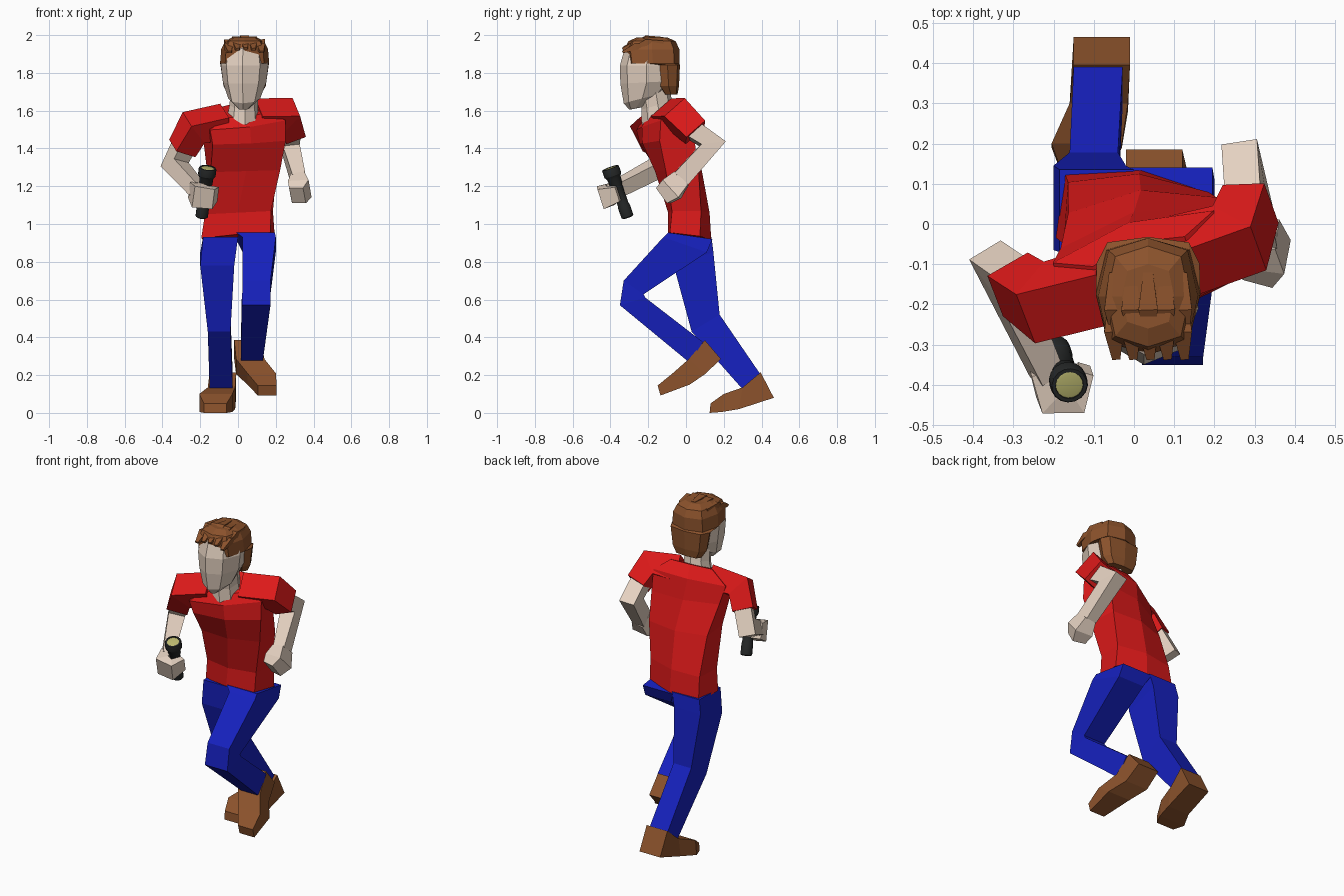
import bpy, bmesh, math
from mathutils import Vector, Matrix

if "Cube" in bpy.data.objects:
    bpy.data.objects.remove(bpy.data.objects["Cube"])


def mat(name, rgb):
    m = bpy.data.materials.new(name)
    m.diffuse_color = (*rgb, 1)
    m.use_nodes = True
    m.node_tree.nodes["Principled BSDF"].inputs["Base Color"].default_value = m.diffuse_color
    return m


RED = mat("shirt_red", (0.72, 0.01, 0.01))
BLUE = mat("denim_blue", (0.008, 0.015, 0.52))
BROWN = mat("leather_brown", (0.26, 0.085, 0.025))
SKIN = mat("skin", (0.78, 0.64, 0.53))
BLACK = mat("black", (0.018, 0.02, 0.02))
LENS = mat("lens_yellow", (0.5, 0.48, 0.16))


def skin_rings(name, rings, material):
    """Bridge closed point rings into a capped, flat-shaded mesh."""
    bm = bmesh.new()
    vs = [[bm.verts.new(p) for p in r] for r in rings]
    n = len(vs[0])
    for a, b in zip(vs, vs[1:]):
        for i in range(n):
            j = (i + 1) % n
            bm.faces.new((a[i], a[j], b[j], b[i]))
    bm.faces.new(vs[0])
    bm.faces.new(vs[-1])
    bmesh.ops.recalc_face_normals(bm, faces=bm.faces)
    me = bpy.data.meshes.new(name)
    bm.to_mesh(me)
    bm.free()
    ob = bpy.data.objects.new(name, me)
    bpy.context.collection.objects.link(ob)
    me.materials.append(material)
    return ob


def loft(name, profile, rings, material):
    """Horizontal sections: cx, cy, z, half x, half y, yaw, tilt, roll."""
    out = []
    for cx, cy, z, hx, hy, yaw, tilt, roll in rings:
        rot = Matrix.Rotation(math.radians(yaw), 3, 'Z')
        out.append([Vector((cx, cy, z)) + rot @ Vector(
            (px * hx, py * hy, tilt * py * hy + roll * px * hx)) for px, py in profile])
    return skin_rings(name, out, material)


def slab(name, rings, material):
    """Four-sided sections: x0, x1, then (y, z) of front and back edges."""
    return skin_rings(name, [[(a, yf, zf), (b, yf, zf), (b, yb, zb), (a, yb, zb)]
                             for a, b, yf, zf, yb, zb in rings], material)


def limb(name, pts, sizes, material, normal=None):
    """Four-sided tube along a bent path with mitred joints."""
    pts = [Vector(p) for p in pts]
    d = [(b - a).normalized() for a, b in zip(pts, pts[1:])]
    nrm = Vector(normal).normalized() if normal else d[0].cross(d[1]).normalized()
    out = []
    for i, (p, (w, h)) in enumerate(zip(pts, sizes)):
        a, b = d[max(i - 1, 0)], d[min(i, len(d) - 1)]
        t = (a + b).normalized()
        n = (nrm - t * nrm.dot(t)).normalized()
        side = n.cross(t).normalized() * h / max(t.dot(a), 0.6)
        out.append([p + n * w + side, p - n * w + side, p - n * w - side, p + n * w - side])
    return skin_rings(name, out, material)


# Shirt body, twisting from hips to shoulders
HEX = [(-1, -.7), (0, -1), (1, -.7), (1, .7), (0, 1), (-1, .7)]
loft("shirt_body", HEX, [
    (0, .02, .93, .185, .115, -8, -.12, .08),
    (.005, .015, 1.06, .175, .11, -4, 0, .05),
    (.03, -.04, 1.28, .185, .125, 6, 0, .03),
    (.035, -.10, 1.44, .20, .135, 15, .1, .05),
    (.025, -.115, 1.545, .21, .125, 18, .25, .12),
    (.03, -.125, 1.605, .12, .085, 18, .45, .12)], RED)

# Sleeves
limb("right_sleeve", [(-.07, -.15, 1.54), (-.235, -.195, 1.51), (-.295, -.15, 1.40)],
     [(.075, .07), (.075, .06), (.062, .06)], RED)
limb("left_sleeve", [(.10, -.085, 1.56), (.262, -.035, 1.57), (.29, .05, 1.485)],
     [(.075, .075), (.075, .06), (.068, .055)], RED)

# Bare arms
limb("right_arm", [(-.28, -.155, 1.43), (-.335, -.115, 1.315), (-.215, -.375, 1.18)],
     [(.048, .05), (.047, .045), (.033, .04)], SKIN)
limb("left_arm", [(.28, .03, 1.50), (.272, .14, 1.425), (.32, -.03, 1.235)],
     [(.045, .048), (.045, .043), (.035, .048)], SKIN)

# Hands: one gripping, one loosely closed
limb("right_hand", [(-.225, -.355, 1.18), (-.212, -.425, 1.15),
                    (-.145, -.43, 1.14), (-.12, -.36, 1.16)],
     [(.045, .035), (.06, .028), (.055, .022), (.04, .016)], SKIN, (.1, -.32, .93))
limb("left_hand", [(.32, -.025, 1.24), (.327, -.075, 1.185), (.315, -.12, 1.15)],
     [(.036, .05), (.055, .062), (.038, .05)], SKIN, (.9, .1, .25))

# Legs
slab("right_leg", [
    (-.185, 0, -.07, .93, .135, .93), (-.20, -.02, -.065, .78, .145, .85),
    (-.16, -.04, .03, .43, .178, .52), (-.15, -.028, .30, .125, .39, .21)], BLUE)
slab("left_leg", [
    (-.01, .195, -.095, .955, .14, .92), (.025, .20, -.12, .93, .11, .85),
    (.025, .172, -.33, .70, -.225, .628), (.02, .172, -.35, .57, -.215, .61),
    (.015, .13, .02, .265, .09, .375)], BLUE)

# Shoes
slab("right_shoe", [
    (-.15, -.01, .395, .215, .465, .08), (-.16, -.015, .30, .135, .28, .02),
    (-.205, -.03, .20, .10, .19, .005), (-.18, -.06, .13, .05, .125, 0)], BROWN)
slab("left_shoe", [
    (-.02, .12, .10, .385, .185, .285), (-.01, .14, .015, .285, .10, .205),
    (.05, .20, -.07, .21, .02, .15), (.105, .205, -.15, .145, -.135, .092)], BROWN)

# Neck and head
OCT = [(math.sin(k * math.pi / 4), -math.cos(k * math.pi / 4)) for k in range(8)]
loft("neck", OCT, [
    (.025, -.15, 1.56, .085, .085, 8, .4, 0),
    (.03, -.155, 1.63, .075, .08, 5, .3, 0),
    (.035, -.17, 1.72, .075, .085, 5, 0, 0)], SKIN)
loft("head", OCT, [
    (.03, -.265, 1.612, .03, .035, -4, .2, 0),
    (.033, -.225, 1.665, .085, .105, -4, .25, 0),
    (.035, -.20, 1.75, .115, .148, -4, .05, 0),
    (.035, -.20, 1.84, .126, .15, -4, 0, 0),
    (.035, -.19, 1.93, .112, .135, -4, 0, 0),
    (.035, -.19, 1.97, .06, .08, -4, 0, 0)], SKIN)

# Hair: nape, overhanging sides, crown
BLOCKY = [(1.12 * x if k % 2 else x, 1.12 * y if k % 2 else y) for k, (x, y) in enumerate(OCT)]
loft("hair", BLOCKY, [
    (.035, -.08, 1.685, .085, .035, 0, 0, 0),
    (.035, -.092, 1.73, .112, .055, 0, 0, 0),
    (.035, -.098, 1.842, .128, .066, 0, 0, 0),
    (.035, -.175, 1.85, .13, .14, 0, 0, 0),
    (.035, -.18, 1.925, .124, .145, 0, 0, 0),
    (.035, -.18, 1.968, .103, .125, 0, 0, 0),
    (.035, -.18, 1.988, .065, .08, 0, 0, 0)], BROWN)

# Overlapping wedge-shaped locks on the crown and fringe
for row, (y, z) in enumerate([(-.265, 1.96), (-.21, 1.98)]):
    for k in range(5):
        u = (k - 2) / 2
        x = .035 + u * .085
        drop = .02 * u * u
        limb(f"hair_lock_{row}_{k}",
             [(x, y + .09, z - drop), (x, y, z - drop), (x + .006, y - .07, z - .03 - drop)],
             [(.012, .01), (.024, .018), (.01, .006)], BROWN, (1, 0, 0))

# Flashlight, lathed along its tilted axis
foot, tip = Vector((-.192, -.31, 1.04)), Vector((-.16, -.402, 1.30))
axis = tip - foot
turn = axis.to_track_quat('Z', 'Y').to_matrix()


def lathe(name, profile, material, n=16):
    rings = [[foot + axis * t + turn @ Vector((r * math.cos(a), r * math.sin(a), 0))
              for a in (2 * math.pi * i / n for i in range(n))] for t, r in profile]
    ob = skin_rings(name, rings, material)
    bpy.ops.object.select_all(action='DESELECT')
    bpy.context.view_layer.objects.active = ob
    ob.select_set(True)
    bpy.ops.object.shade_smooth_by_angle()


lathe("flashlight_body", [
    (-.02, .026), (0, .033), (.22, .033), (.24, .03), (.62, .03), (.66, .035),
    (.78, .037), (.84, .047), (.97, .047), (.99, .044), (.99, .035), (.965, .034)], BLACK)
lathe("flashlight_lens", [(.95, .034), (.98, .034), (.985, .028)], LENS)
